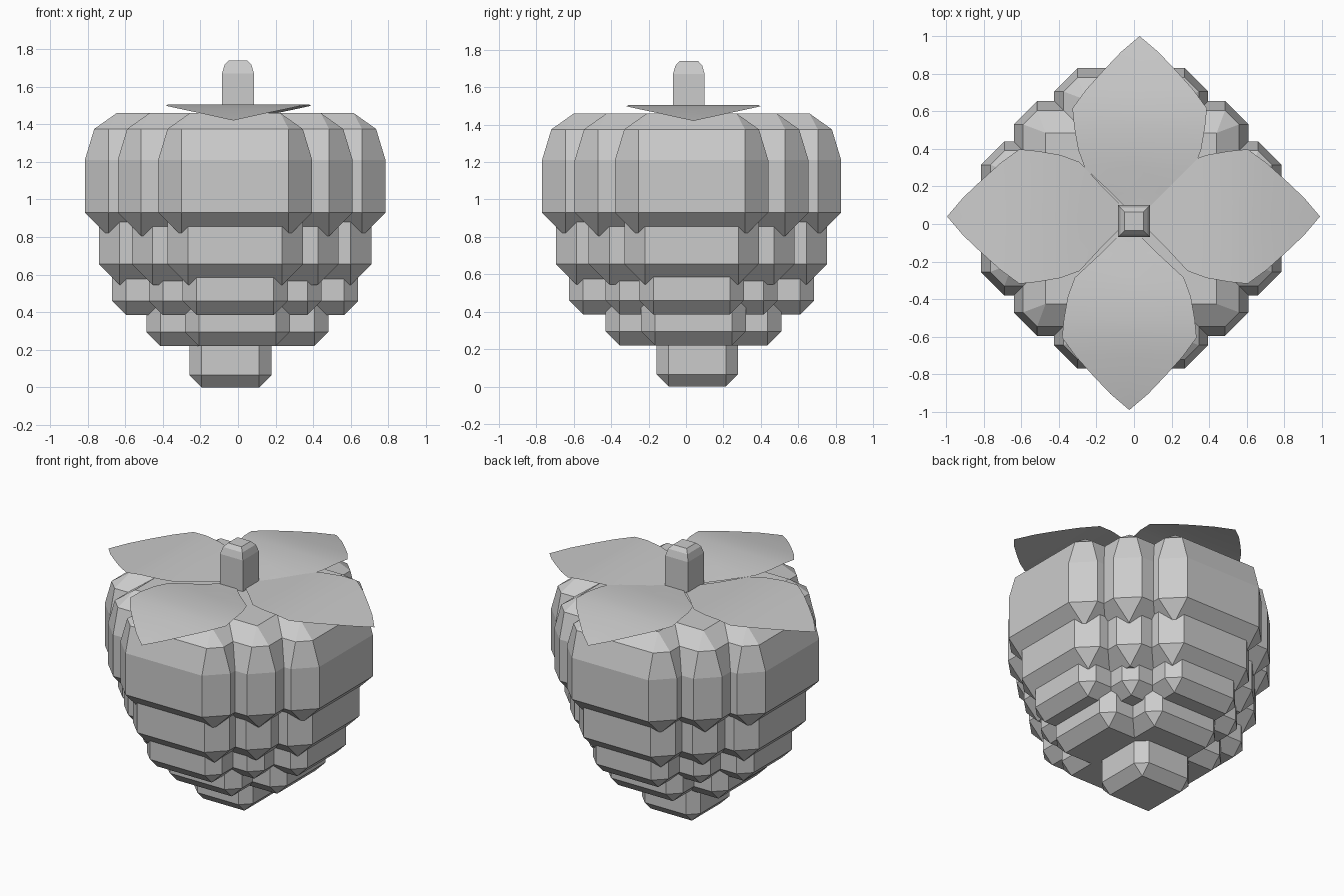
import bpy, bmesh, math

if "Cube" in bpy.data.objects:
    bpy.data.objects.remove(bpy.data.objects["Cube"])


def finish(bm, name):
    bmesh.ops.recalc_face_normals(bm, faces=bm.faces)
    mesh = bpy.data.meshes.new(name)
    bm.to_mesh(mesh)
    bm.free()
    ob = bpy.data.objects.new(name, mesh)
    bpy.context.collection.objects.link(ob)
    return ob


def add_block(bm, cx, cy, hx, hy, ch, rings):
    """Chamfered box: rings are (inset, z); corners run to a point as the inset grows."""
    pts = []
    for inset, z in rings:
        c = max(ch - inset, 0)
        x, y = hx - inset, hy - inset
        corners = {(x - c, y), (x, y - c)}
        full = {(sx * px, sy * py) for px, py in corners for sx in (1, -1) for sy in (1, -1)}
        pts += [bm.verts.new((cx + px, cy + py, z)) for px, py in sorted(full)]
    res = bmesh.ops.convex_hull(bm, input=pts)
    inside = [v for v in res["geom_interior"] if isinstance(v, bmesh.types.BMVert)]
    bmesh.ops.delete(bm, geom=inside, context='VERTS')


# Berry tiers: name, centre, half sizes of the blocks, corner chamfer, (inset, z) rings
TIERS = [
    ("berry_tip", (-0.04, 0.06), [(0.218, 0.218)], 0.065,
     [(0.065, 0), (0, 0.065), (0, 0.34)]),
    ("berry_tier_2", (-0.003, 0.04), [(0.485, 0.28), (0.28, 0.47)], 0.075,
     [(0.075, 0.22), (0, 0.295), (0, 0.5)]),
    ("berry_tier_3", (-0.015, 0.03), [(0.655, 0.28), (0.46, 0.46), (0.28, 0.655)], 0.075,
     [(0.075, 0.385), (0, 0.46), (0, 0.7)]),
    ("berry_tier_4", (-0.015, 0.03), [(0.725, 0.36), (0.55, 0.55), (0.36, 0.725)], 0.11,
     [(0.11, 0.545), (0, 0.655), (0, 1.0)]),
    ("berry_top", (-0.015, 0.03), [(0.8, 0.41), (0.625, 0.625), (0.41, 0.8)], 0.125,
     [(0.125, 0.805), (0, 0.93), (0, 1.21), (0.05, 1.375), (0.17, 1.46)]),
]
for name, (cx, cy), blocks, ch, rings in TIERS:
    bm = bmesh.new()
    for hx, hy in blocks:
        add_block(bm, cx, cy, hx, hy, ch, rings)
    bmesh.ops.dissolve_limit(bm, angle_limit=0.01, verts=bm.verts, edges=bm.edges)
    finish(bm, name)

# Stem
bm = bmesh.new()
add_block(bm, 0, 0.015, 0.085, 0.085, 0,
          [(0, 1.44), (0, 1.67), (0.013, 1.715), (0.035, 1.74)])
bmesh.ops.dissolve_limit(bm, angle_limit=0.01, verts=bm.verts, edges=bm.edges)
finish(bm, "stem")

# Leaves: thin sheets, stations (distance out, half width, height)
LEAF = [(0, 0, 1.462), (0.15, 0.15, 1.475), (0.28, 0.29, 1.494), (0.38, 0.327, 1.501),
        (0.5, 0.348, 1.505), (0.6, 0.358, 1.498), (0.7, 0.285, 1.482),
        (0.8, 0.195, 1.463), (0.9, 0.1, 1.442), (0.985, 0, 1.42)]
# Centre of each leaf base and its heading
LEAVES = [("leaf_right", 0.005, 0.04, 0), ("leaf_back", 0.03, 0.015, 90),
          ("leaf_left", -0.01, 0.04, 180), ("leaf_front", -0.025, -0.005, 270)]
for name, cx, cy, deg in LEAVES:
    ca, sa = math.cos(math.radians(deg)), math.sin(math.radians(deg))
    bm = bmesh.new()
    rows = []
    for r, w, z in LEAF:
        sides = (-w, 0, w) if w else (0,)
        row = [bm.verts.new((cx + r * ca - s * sa, cy + r * sa + s * ca, z)) for s in sides]
        rows.append(row if w else row * 3)
    for a, b in zip(rows, rows[1:]):
        for i in (0, 1):
            bm.faces.new(list(dict.fromkeys((a[i], b[i], b[i + 1], a[i + 1]))))
    for f in bm.faces:
        f.smooth = True
    finish(bm, name)
